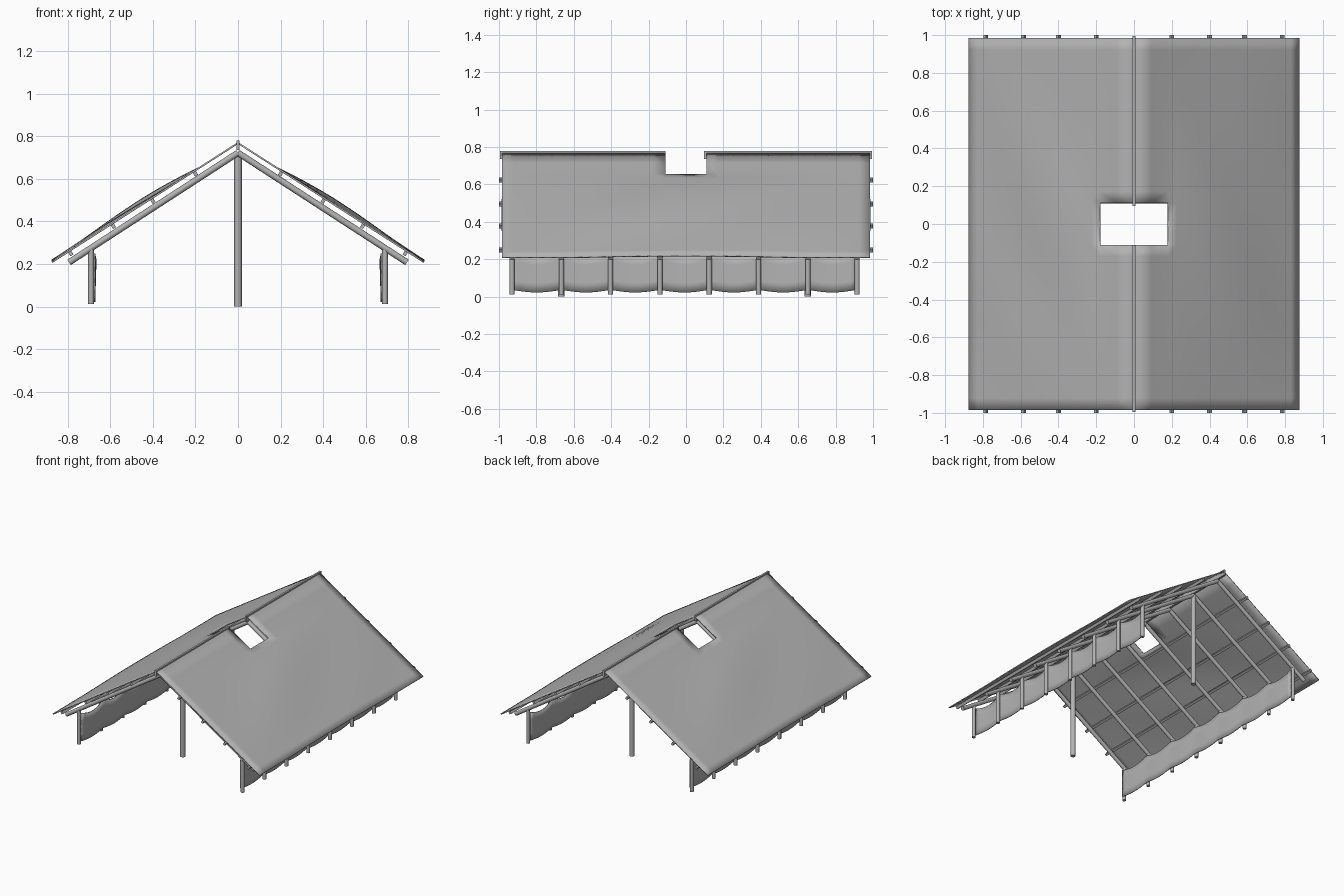
import bpy, bmesh, math
from mathutils import Vector

cube = bpy.data.objects.get("Cube")
if cube:
    bpy.data.objects.remove(cube, do_unlink=True)

# One plain grey for the whole shelter
grey = bpy.data.materials.new("weathered grey")
grey.use_nodes = True
colour = (0.45, 0.45, 0.45, 1)
grey.diffuse_color = colour
grey.node_tree.nodes["Principled BSDF"].inputs["Base Color"].default_value = colour

POST_YS = [-0.93 + i * 0.2636 for i in range(8)]
PURLIN_XS = (0.2, 0.4, 0.585, 0.785)
EAVE_X, RIDGE_Z, SLOPE = 0.873, 0.772, 0.64
HOLE_X, HOLE_Y = 0.18, 0.11


def roof_z(x):
    return RIDGE_Z - SLOPE * abs(x)


def finish(name, bm, smooth=True):
    bmesh.ops.recalc_face_normals(bm, faces=bm.faces)
    mesh = bpy.data.meshes.new(name)
    bm.to_mesh(mesh)
    bm.free()
    mesh.materials.append(grey)
    obj = bpy.data.objects.new(name, mesh)
    bpy.context.collection.objects.link(obj)
    if smooth:
        bpy.ops.object.select_all(action="DESELECT")
        obj.select_set(True)
        bpy.context.view_layer.objects.active = obj
        bpy.ops.object.shade_smooth_by_angle(angle=math.radians(40))
    return obj


def pole(name, start, end, radius):
    """Round pole between two points."""
    a, b = Vector(start), Vector(end)
    bm = bmesh.new()
    bmesh.ops.create_cone(bm, cap_ends=True, segments=12, radius1=radius,
                          radius2=radius, depth=(b - a).length)
    turn = (b - a).to_track_quat("Z", "Y").to_matrix()
    for v in bm.verts:
        v.co = turn @ v.co + (a + b) / 2
    return finish(name, bm)


def beam(name, centre, size, tilt=0):
    """Square beam, tilted about the y axis."""
    bm = bmesh.new()
    bmesh.ops.create_cube(bm, size=1)
    obj = finish(name, bm, smooth=False)
    obj.location, obj.scale, obj.rotation_euler.y = centre, size, tilt
    return obj


def sheet(name, us, vs, point, skip=lambda u, v: False, thickness=0.008):
    """Thin sheet over a grid of parameters."""
    bm = bmesh.new()
    rows = [[bm.verts.new(point(u, v)) for v in vs] for u in us]
    for i in range(len(us) - 1):
        for j in range(len(vs) - 1):
            if not skip((us[i] + us[i + 1]) / 2, (vs[j] + vs[j + 1]) / 2):
                bm.faces.new((rows[i][j], rows[i + 1][j],
                              rows[i + 1][j + 1], rows[i][j + 1]))
    for v in [v for v in bm.verts if not v.link_faces]:
        bm.verts.remove(v)
    obj = finish(name, bm)
    solid = obj.modifiers.new("thickness", "SOLIDIFY")
    solid.thickness, solid.offset = thickness, 0
    return obj


def spread(a, b, n):
    return [a + (b - a) * i / n for i in range(n + 1)]


roof_xs = [0, 0.09] + spread(HOLE_X, EAVE_X, 16)
roof_ys = spread(-0.985, -HOLE_Y, 14) + [0] + spread(HOLE_Y, 0.985, 14)
wall_ys = spread(POST_YS[0], POST_YS[-1], 56)

for side, label in ((1, "left"), (-1, "right")):
    # Roof sheet, gently billowing, with half the smoke opening
    def roof_point(x, y):
        u = max(0, (x - HOLE_X) / (EAVE_X - HOLE_X))
        billow = math.sin(math.pi * u ** 0.9) * math.cos(math.pi * y / 1.97)
        ripple = 1 + 0.3 * math.sin(5 * y * side + 6 * u)
        lift = 0.02 * billow * ripple + 0.008 * u ** 6 * max(0, 1 - 3 * y * y)
        return (side * x, y, roof_z(x) - 0.004 + lift)

    sheet(label + "_roof", roof_xs, roof_ys, roof_point,
          lambda x, y: x < HOLE_X and abs(y) < HOLE_Y)

    # Purlins running the length of the roof
    for i, x in enumerate(PURLIN_XS):
        beam(f"{label}_purlin_{i + 1}", (side * x, 0, roof_z(x) - 0.02),
             (0.017, 2, 0.021), side * math.atan(SLOPE))

    # Rafters and side posts
    for i, y in enumerate(POST_YS):
        pole(f"{label}_rafter_{i + 1}", (0, y, 0.722), (side * 0.793, y, 0.208), 0.015)
        pole(f"{label}_post_{i + 1}", (side * 0.69, y, 0.012),
             (side * 0.69, y, 0.27), 0.0135)

    # Cloth wall hung inside the posts, scalloped between them
    def wall_point(y, t):
        sag = abs(math.sin(math.pi * (y - POST_YS[0]) / 0.2636))
        low, high = 0.036 - 0.014 * sag, 0.25 - 0.03 * sag
        return (side * (0.673 - 0.006 * sag * t), y, low + (high - low) * t)

    sheet(label + "_wall", wall_ys, spread(0, 1, 4), wall_point, thickness=0.006)

# Ridge boards either side of the smoke opening
beam("front_ridge_board", (0, -0.5525, 0.757), (0.014, 0.885, 0.044))
beam("back_ridge_board", (0, 0.545, 0.757), (0.014, 0.9, 0.044))

# Tall centre posts under the ridge
for label, y in (("front", POST_YS[1]), ("back", POST_YS[6])):
    pole(label + "_centre_post", (0, y, 0), (0, y, 0.715), 0.018)
